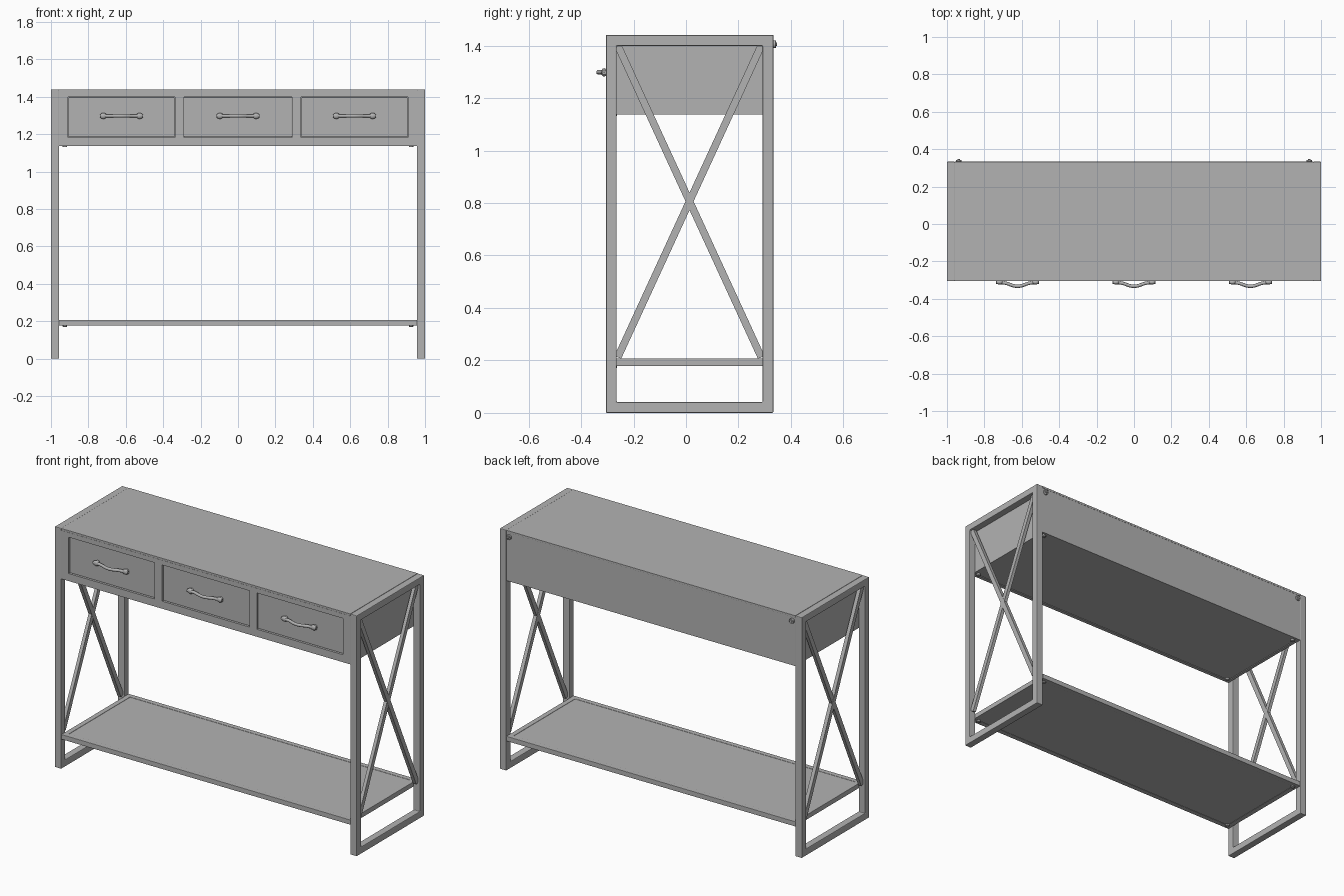
import bpy, bmesh
from math import pi, atan2
from mathutils import Vector, Matrix

cube = bpy.data.objects.get("Cube")
if cube:
    bpy.data.objects.remove(cube, do_unlink=True)

GREY = (0.45, 0.45, 0.45, 1)
mat = bpy.data.materials.new("plain grey")
mat.use_nodes = True
mat.diffuse_color = GREY
mat.node_tree.nodes["Principled BSDF"].inputs["Base Color"].default_value = GREY

FRONT, BACK, TOP = -0.305, 0.333, 1.44   # outer limits
END, BAR, BASE = 0.957, 0.041, 1.138     # cabinet half width, tube size, cabinet underside
MID = (FRONT + BACK) / 2


def finish(name, bm, bevel=0.0, smooth=False):
    bmesh.ops.recalc_face_normals(bm, faces=bm.faces)
    mesh = bpy.data.meshes.new(name)
    bm.to_mesh(mesh)
    bm.free()
    mesh.materials.append(mat)
    ob = bpy.data.objects.new(name, mesh)
    bpy.context.collection.objects.link(ob)
    if bevel:
        mod = ob.modifiers.new("soft edges", 'BEVEL')
        mod.width, mod.segments = bevel, 2
    if smooth:
        bpy.ops.object.select_all(action='DESELECT')
        ob.select_set(True)
        bpy.context.view_layer.objects.active = ob
        bpy.ops.object.shade_smooth_by_angle()
    return ob


def box(name, x, y, z, bevel=0.0):
    """Box given by its (low, high) range on each axis."""
    bm = bmesh.new()
    size = [r[1] - r[0] for r in (x, y, z)]
    mid = Vector([(r[0] + r[1]) / 2 for r in (x, y, z)])
    bmesh.ops.create_cube(bm, size=1, matrix=Matrix.Translation(mid) @ Matrix.Diagonal((*size, 1)))
    return finish(name, bm, bevel)


def mitred_frame(name, u, v, width, depth, place, bevel):
    """Rectangular tube frame; place() maps (u, v, depth) to a point."""
    bm = bmesh.new()
    rings = []
    for inset in (0, width):
        corners = [(u[0] + inset, v[0] + inset), (u[1] - inset, v[0] + inset),
                   (u[1] - inset, v[1] - inset), (u[0] + inset, v[1] - inset)]
        rings.append([[bm.verts.new(place(a, b, d)) for a, b in corners] for d in depth])
    (o0, o1), (i0, i1) = rings
    for k in range(4):
        n = (k + 1) % 4
        for a, b in ((o0, o1), (o1, i1), (i1, i0), (i0, o0)):
            bm.faces.new((a[k], a[n], b[n], b[k]))
    return finish(name, bm, bevel)


def cylinder(name, centre, radius, length, axis='Z'):
    bm = bmesh.new()
    turn = Matrix.Rotation(pi / 2, 4, 'X') if axis == 'Y' else Matrix.Identity(4)
    bmesh.ops.create_cone(bm, cap_ends=True, segments=20, radius1=radius, radius2=radius,
                          depth=length, matrix=Matrix.Translation(centre) @ turn)
    return finish(name, bm, 0.002, True)


def brace(name, x, start, end, width, thick):
    """Flat bar between two (y, z) points in a side frame."""
    a, b = Vector((x, *start)), Vector((x, *end))
    d = b - a
    bm = bmesh.new()
    bmesh.ops.create_cube(bm, size=1, matrix=Matrix.Translation((a + b) / 2)
                          @ Matrix.Rotation(atan2(d.z, d.y), 4, 'X')
                          @ Matrix.Diagonal((thick, d.length, width, 1)))
    return finish(name, bm)


# Side frames, crossed braces and fasteners, on both ends
for side, s in (("left", 1), ("right", -1)):
    mitred_frame(side + "_frame", (FRONT, BACK), (0, TOP), BAR, (END, 1.0),
                 lambda a, b, d: (s * d, a, b), 0.004)
    brace(side + "_brace_a", s * 0.978, (-0.262, 1.405), (0.287, 0.212), 0.028, 0.022)
    brace(side + "_brace_b", s * 0.978, (0.289, 1.405), (-0.26, 0.212), 0.028, 0.020)
    cylinder(side + "_back_bolt", (s * 0.937, BACK + 0.003, 1.405), 0.015, 0.014, 'Y')
    cylinder(side + "_back_bolt_tip", (s * 0.937, BACK + 0.005, 1.405), 0.007, 0.018, 'Y')
    for end, y in (("front", FRONT + 0.03), ("back", BACK - 0.03)):
        cylinder(f"{side}_{end}_shelf_bolt", (s * 0.925, y, 0.177), 0.012, 0.014)
        cylinder(f"{side}_{end}_cabinet_bolt", (s * 0.925, y, BASE), 0.012, 0.014)
    # Cabinet end wall
    box(side + "_cabinet_wall", sorted((s * END, s * (END - 0.018))),
        (FRONT + 0.02, BACK - 0.015), (BASE, TOP - 0.012))

# Lower shelf: tube rim with a panel just below its surface
mitred_frame("shelf_rim", (-END, END), (FRONT, BACK), 0.03, (0.178, 0.207),
             lambda a, b, d: (a, b, d), 0.002)
box("shelf_panel", (-END + 0.028, END - 0.028), (FRONT + 0.028, BACK - 0.028), (0.180, 0.205))

# Cabinet shell
box("table_top", (-END, END), (FRONT, BACK), (TOP - 0.012, TOP), 0.001)
box("cabinet_back", (-END, END), (BACK - 0.016, BACK - 0.001), (BASE, TOP - 0.012))
box("cabinet_floor", (-END + 0.01, END - 0.01), (FRONT + 0.01, BACK - 0.01), (BASE + 0.004, BASE + 0.018))

# Face frame around the drawers
LOW, HIGH = 1.183, 1.40
FACE = (FRONT, FRONT + 0.022)
box("upper_rail", (-END, END), FACE, (HIGH, TOP - 0.012))
box("lower_rail", (-END, END), FACE, (BASE, LOW))
for name, a, b in (("right_stile", -END, -0.908), ("right_middle_stile", -0.338, -0.29),
                   ("left_middle_stile", 0.29, 0.338), ("left_stile", 0.908, END)):
    box(name, (a, b), FACE, (LOW, HIGH))

# Drawers with bowed pulls
for name, x, half in (("right", -0.623, 0.285), ("middle", 0, 0.29), ("left", 0.623, 0.285)):
    face = FRONT + 0.009
    box(name + "_drawer", (x - half + 0.002, x + half - 0.002), (face, BACK - 0.1),
        (LOW + 0.002, HIGH - 0.002), 0.002)
    z = 1.298
    curve = bpy.data.curves.new(name + "_pull", 'CURVE')
    curve.dimensions = '3D'
    curve.bevel_depth, curve.bevel_resolution, curve.resolution_u = 0.009, 3, 8
    curve.use_fill_caps = True
    spline = curve.splines.new('BEZIER')
    path = [(-0.115, -0.312), (-0.07, -0.315), (0, -0.333), (0.07, -0.315), (0.115, -0.312)]
    spline.bezier_points.add(len(path) - 1)
    for p, (dx, y) in zip(spline.bezier_points, path):
        p.co = (x + dx, y, z)
        p.handle_left_type = p.handle_right_type = 'AUTO'
    pull = bpy.data.objects.new(name + "_pull", curve)
    curve.materials.append(mat)
    bpy.context.collection.objects.link(pull)
    for end, dx in (("right", -0.097), ("left", 0.097)):
        cylinder(f"{name}_pull_{end}_foot", (x + dx, -0.307, z), 0.012, 0.024, 'Y')
        bm = bmesh.new()
        bmesh.ops.create_uvsphere(bm, u_segments=16, v_segments=10, radius=0.016,
                                  matrix=Matrix.Translation((x + dx, -0.312, z))
                                  @ Matrix.Diagonal((1.2, 0.7, 1, 1)))
        finish(f"{name}_pull_{end}_boss", bm, smooth=True)
